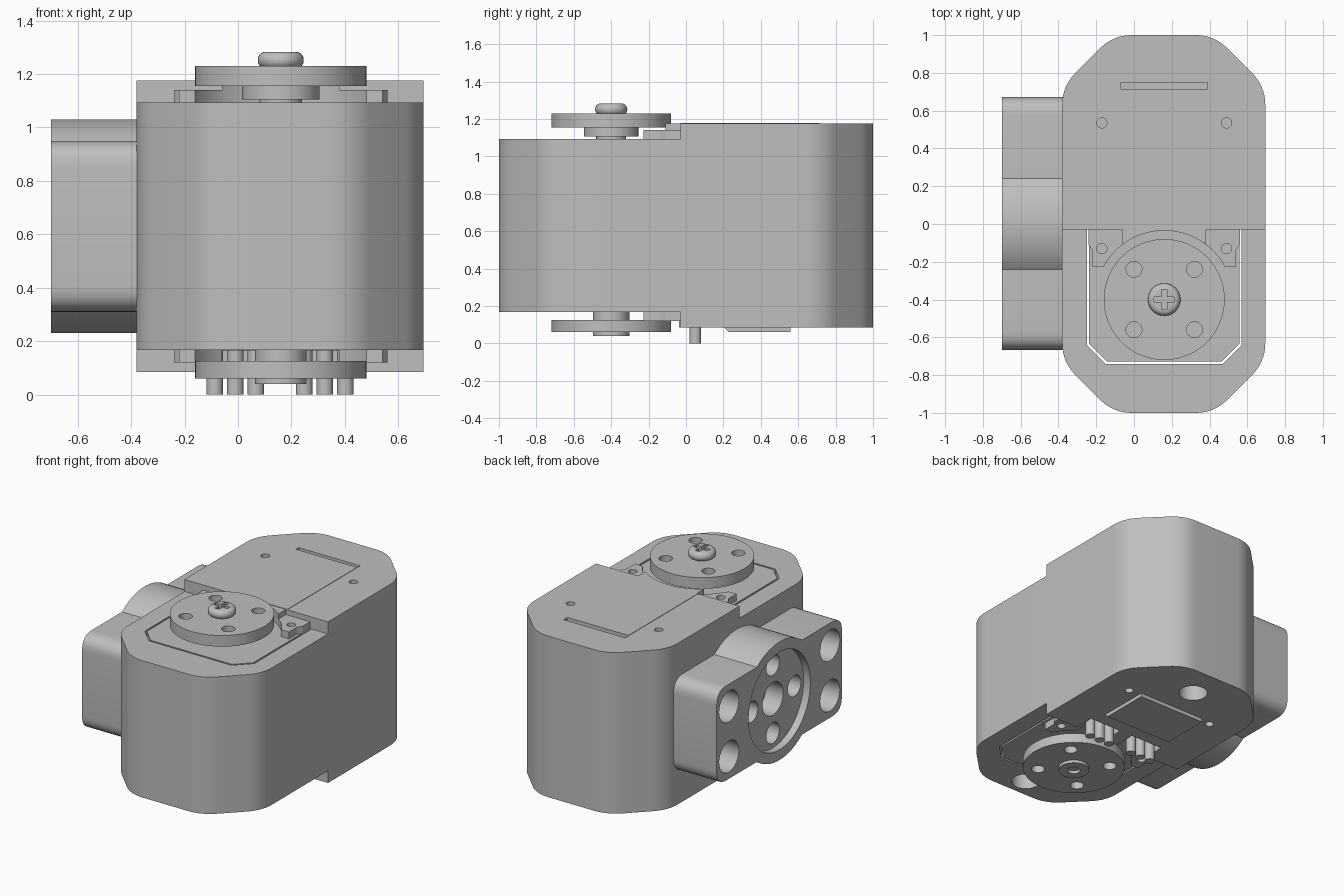
import bpy, bmesh, math
from mathutils import Vector

cube = bpy.data.objects.get("Cube")
if cube:
    bpy.data.objects.remove(cube, do_unlink=True)

grey = bpy.data.materials.new("plain grey")
grey.use_nodes = True
grey.diffuse_color = (0.52, 0.52, 0.52, 1)
grey.node_tree.nodes["Principled BSDF"].inputs["Base Color"].default_value = grey.diffuse_color

CX, CY, MID = 0.16, -0.40, 0.63      # output shaft centre and mid height
ARC = 0.365                          # clearance radius around the disc


def prism(name, pts, lo, hi, axis="z"):
    """Extrude an outline along z, or along x when the outline is (y, z)."""
    bm = bmesh.new()
    turn = (lambda a, b, h: (a, b, h)) if axis == "z" else (lambda a, b, h: (h, a, b))
    face = bm.faces.new([bm.verts.new(turn(a, b, lo)) for a, b in pts])
    ext = bmesh.ops.extrude_face_region(bm, geom=[face])
    move = Vector(turn(0, 0, hi - lo))
    bmesh.ops.translate(bm, vec=move, verts=[v for v in ext["geom"] if isinstance(v, bmesh.types.BMVert)])
    bmesh.ops.recalc_face_normals(bm, faces=bm.faces)
    mesh = bpy.data.meshes.new(name)
    bm.to_mesh(mesh)
    bm.free()
    mesh.materials.append(grey)
    obj = bpy.data.objects.new(name, mesh)
    bpy.context.collection.objects.link(obj)
    return obj


def circle(a, b, r, n=48):
    return [(a + r * math.cos(2 * math.pi * i / n), b + r * math.sin(2 * math.pi * i / n)) for i in range(n)]


def rect(a0, a1, b0, b1):
    return [(a0, b0), (a1, b0), (a1, b1), (a0, b1)]


def rounded(pts, t, n=8):
    """Round every corner, starting a distance t away from it."""
    out = []
    for i, p in enumerate(pts):
        p = Vector(p)
        a = p + (Vector(pts[i - 1]) - p).normalized() * t
        b = p + (Vector(pts[(i + 1) % len(pts)]) - p).normalized() * t
        for k in range(n + 1):
            s = k / n
            out.append(tuple(a * (1 - s) ** 2 + p * 2 * s * (1 - s) + b * s * s))
    return out


def arc(x0, x1, n=24):
    """Points on the upper clearance arc between two x positions."""
    xs = [x0 + (x1 - x0) * i / n for i in range(n + 1)]
    return [(x, CY + math.sqrt(ARC ** 2 - (x - CX) ** 2)) for x in xs]


def apply(obj, mod):
    bpy.context.view_layer.objects.active = obj
    bpy.ops.object.modifier_apply(modifier=mod.name)


def combine(obj, other, op="DIFFERENCE"):
    mod = obj.modifiers.new("cut", "BOOLEAN")
    mod.operation, mod.solver, mod.object = op, "EXACT", other
    apply(obj, mod)
    bpy.data.objects.remove(other, do_unlink=True)


def cut(obj, pts, lo, hi, axis="z"):
    combine(obj, prism("cutter", pts, lo, hi, axis))


def bevel(obj, width, segments):
    mod = obj.modifiers.new("bevel", "BEVEL")
    mod.width, mod.segments, mod.limit_method = width, segments, "ANGLE"
    mod.angle_limit = math.radians(50)
    apply(obj, mod)


def layer(side, lo, hi):
    """Heights above mid level, mirrored when side is -1."""
    return (MID + lo, MID + hi) if side > 0 else (MID - hi, MID - lo)


# Main case: octagon with softened corners
L, R, C = -0.38, 0.695, 0.27
outline = [(L + C, -1), (R - C, -1), (R, C - 1), (R, 1 - C), (R - C, 1), (L + C, 1), (L, 1 - C), (L, C - 1)]
case = prism("case", rounded(outline, 0.1), 0.085, 1.175)

# Lowered front decks, leaving a lip that follows the disc
step = [(-2, -0.03), (-0.06, -0.03)] + arc(-0.06, 0.38) + [(0.38, -0.03), (2, -0.03), (2, -2), (-2, -2)]
for side in (1, -1):
    cut(case, step, *layer(side, 0.463, 0.8))

# Narrow gap around the front insert
half = [(0.41, -0.03), (0.41, -0.64), (0.31, -0.74)]
inner = [(0.398, -0.03), (0.398, -0.635), (0.305, -0.728)]
gap = ([(CX - x, y) for x, y in half] + [(CX + x, y) for x, y in reversed(half)]
       + [(CX + x, y) for x, y in inner] + [(CX - x, y) for x, y in reversed(inner)])
cut(case, gap, 0, 1.3)

# Case holes, label slot and connector pockets
for x in (-0.17, 0.49):
    for side in (1, -1):
        cut(case, circle(x, 0.535, 0.027, 24), *layer(side, 0.42, 0.7))
for y in (0.77, -0.87):
    cut(case, circle(CX, y, 0.09), 0, 0.45)
cut(case, rect(-0.07, 0.39, 0.715, 0.75), 1.155, 1.3)
for x in (-0.01, 0.325):
    cut(case, rect(x - 0.12, x + 0.12, -0.2, 0.11), 0, 0.165)

# Thin top cover and raised bottom cover
prism("top_cover", rect(-0.07, 0.39, -0.03, 0.715), 1.17, 1.178)
bottom_cover = prism("bottom_cover", rect(CX - 0.25, CX + 0.25, 0.2, 0.56), 0.06, 0.09)
for v in bottom_cover.data.vertices:
    if v.co.z < 0.07 and v.co.y < 0.3:
        v.co.y += 0.03

# Screw tabs beside the discs
edge = arc(-0.16, -0.06, 10)
tab = [(-0.06, 0), (-0.24, 0), (-0.24, -0.11), (-0.22, -0.14), (-0.22, -0.228)] + edge
for side, level in ((1, "top"), (-1, "bottom")):
    for flip, hand in ((1, "right"), (-1, "left")):
        pts = [(CX + flip * (x - CX), y) for x, y in tab]
        piece = prism(f"{level}_{hand}_tab", pts, *layer(side, 0.45, 0.51))
        cut(piece, circle(CX - flip * 0.33, -0.13, 0.027, 24), *layer(side, 0.47, 0.7))

# Output discs with four holes each
top_disc = prism("top_disc", circle(CX, CY, 0.32, 96), 1.155, 1.23)
bottom_disc = prism("bottom_disc", circle(CX, CY, 0.32, 96), 0.06, 0.125)
for disc in (top_disc, bottom_disc):
    for dx in (-0.16, 0.16):
        for dy in (-0.16, 0.16):
            cut(disc, circle(CX + dx, CY + dy, 0.042, 32), 0, 1.4)

# Shaft hubs
prism("top_hub", circle(CX, CY, 0.145, 64), 1.105, 1.156)
prism("top_shaft", circle(CX, CY, 0.08), 1.08, 1.106)
bottom_hub = prism("bottom_hub", circle(CX, CY, 0.097, 64), 0.04, 0.17)
cut(bottom_hub, circle(CX, CY, 0.04, 32), 0, 0.13)

# Screw with a cross recess
screw = prism("disc_screw", circle(CX, CY, 0.086), 1.22, 1.283)
bevel(screw, 0.03, 5)
u, w = 0.053, 0.014
cross = [(-w, -u), (w, -u), (w, -w), (u, -w), (u, w), (w, w), (w, u), (-w, u), (-w, w), (-u, w), (-u, -w), (-w, -w)]
cut(screw, [(CX + x, CY + y) for x, y in cross], 1.25, 1.3)

# Connector pins
for centre in (-0.01, 0.325):
    for i in (-1, 0, 1):
        prism("connector_pin", circle(centre + i * 0.077, 0.05, 0.031, 24), 0, 0.2)

# Side mounting bracket: rounded bar joined with a round boss
bracket = prism("side_bracket", rounded(rect(-0.667, 0.672, 0.31, 0.95), 0.1), -0.7, -0.37, "x")
combine(bracket, prism("boss", circle(0, MID, 0.4, 96), -0.7, -0.37, "x"), "UNION")
cut(bracket, circle(0, MID, 0.33, 96), -0.8, -0.65, "x")
for y in (-0.54, 0.54):
    for z in (-0.17, 0.17):
        cut(bracket, circle(y, MID + z, 0.105), -0.8, -0.42, "x")
for y, z in ((0.23, 0), (-0.23, 0), (0, 0.23), (0, -0.23)):
    cut(bracket, circle(y, MID + z, 0.07, 32), -0.8, -0.45, "x")
cut(bracket, circle(0, MID, 0.11), -0.8, -0.52, "x")
cut(bracket, circle(0, MID, 0.05, 32), -0.8, -0.42, "x")

# Smooth the round walls and keep hard edges sharp
for obj in bpy.context.scene.objects:
    if obj.type == "MESH" and obj.data.materials and obj.data.materials[0] == grey:
        bpy.ops.object.select_all(action="DESELECT")
        obj.select_set(True)
        bpy.context.view_layer.objects.active = obj
        bpy.ops.object.shade_smooth_by_angle(angle=math.radians(30))
